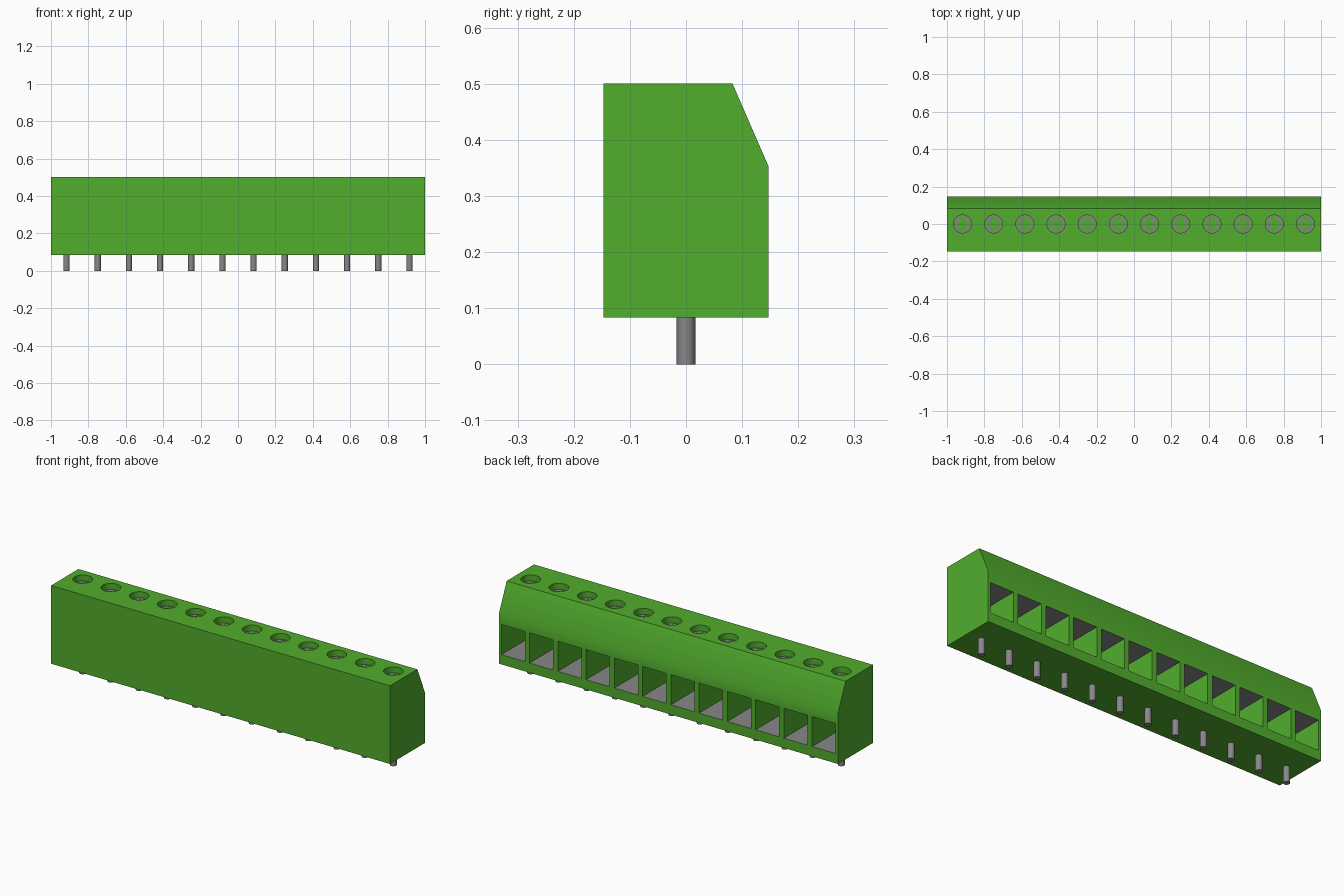
import bpy, bmesh, math
from mathutils import Matrix, Vector

cube = bpy.data.objects.get("Cube")
if cube:
    bpy.data.objects.remove(cube, do_unlink=True)

POLES = 12
PITCH = 2 / POLES
CENTRES = [(i - (POLES - 1) / 2) * PITCH for i in range(POLES)]
BASE, TOP, HALF = 0.083, 0.5, 0.147
HEAD_TOP = 0.467


def material(name, colour):
    m = bpy.data.materials.new(name)
    m.use_nodes = True
    m.diffuse_color = (*colour, 1)
    m.node_tree.nodes["Principled BSDF"].inputs["Base Color"].default_value = (*colour, 1)
    return m


green = material("green plastic", (0.084, 0.42, 0.027))
metal = material("grey metal", (0.25, 0.245, 0.25))


def add_box(bm, centre, size):
    bmesh.ops.create_cube(bm, size=1, matrix=Matrix.Translation(centre) @ Matrix.Diagonal((*size, 1)))


def add_cylinder(bm, x, radius, z0, z1):
    bmesh.ops.create_cone(bm, cap_ends=True, segments=32, radius1=radius, radius2=radius,
                          depth=z1 - z0, matrix=Matrix.Translation((x, 0, (z0 + z1) / 2)))


def make_object(name, bm, *mats):
    bmesh.ops.recalc_face_normals(bm, faces=bm.faces)
    me = bpy.data.meshes.new(name)
    bm.to_mesh(me)
    bm.free()
    for m in mats:
        me.materials.append(m)
    ob = bpy.data.objects.new(name, me)
    bpy.context.collection.objects.link(ob)
    return ob


def activate(ob):
    bpy.ops.object.select_all(action="DESELECT")
    ob.select_set(True)
    bpy.context.view_layer.objects.active = ob


def cut(ob, cutter):
    mod = ob.modifiers.new("cut", "BOOLEAN")
    mod.operation, mod.solver, mod.object = "DIFFERENCE", "EXACT", cutter
    activate(ob)
    bpy.ops.object.modifier_apply(modifier=mod.name)
    bpy.data.objects.remove(cutter, do_unlink=True)


def smooth(ob):
    activate(ob)
    bpy.ops.object.shade_smooth_by_angle(angle=math.radians(30))


# Housing: chamfered side profile extruded along x
bm = bmesh.new()
profile = [(-HALF, BASE), (HALF, BASE), (HALF, 0.353), (0.083, TOP), (-HALF, TOP)]
face = bm.faces.new([bm.verts.new((-1, y, z)) for y, z in profile])
side = bmesh.ops.extrude_face_region(bm, geom=[face])["geom"]
bmesh.ops.translate(bm, vec=(2, 0, 0), verts=[v for v in side if isinstance(v, bmesh.types.BMVert)])
housing = make_object("housing", bm, green, metal)

# Wire openings at the back and screw wells in the top
bm = bmesh.new()
for x in CENTRES:
    add_box(bm, (x, 0.05, 0.215), (0.139, 0.3, 0.16))
    add_cylinder(bm, x, 0.048, HEAD_TOP, TOP + 0.1)
cut(housing, make_object("opening_cutter", bm))

# Metal floor and ceiling inside the wire openings
for p in housing.data.polygons:
    inside = BASE + 0.02 < p.center.z < 0.35
    p.material_index = 1 if inside and abs(p.normal.z) > 0.9 else 0
smooth(housing)

# Screw heads with cross slots
bm = bmesh.new()
for x in CENTRES:
    add_cylinder(bm, x, 0.0475, HEAD_TOP - 0.04, HEAD_TOP + 0.001)
screws = make_object("screw_heads", bm, metal)

bm = bmesh.new()
arm, width = 0.04, 0.014
outline = []
for k in range(4):
    turn = Matrix.Rotation(k * math.pi / 2, 3, "Z")
    outline += [turn @ Vector(c) for c in ((arm, -width, 0), (arm, width, 0), (width, width, 0))]
for x in CENTRES:
    f = bm.faces.new([bm.verts.new(p + Vector((x, 0, HEAD_TOP - 0.014))) for p in outline])
    new = bmesh.ops.extrude_face_region(bm, geom=[f])["geom"]
    bmesh.ops.translate(bm, vec=(0, 0, 0.05), verts=[v for v in new if isinstance(v, bmesh.types.BMVert)])
cut(screws, make_object("slot_cutter", bm))
smooth(screws)

# Solder pins
bm = bmesh.new()
for x in CENTRES:
    add_cylinder(bm, x, 0.0165, 0, BASE + 0.02)
smooth(make_object("solder_pins", bm, metal))
